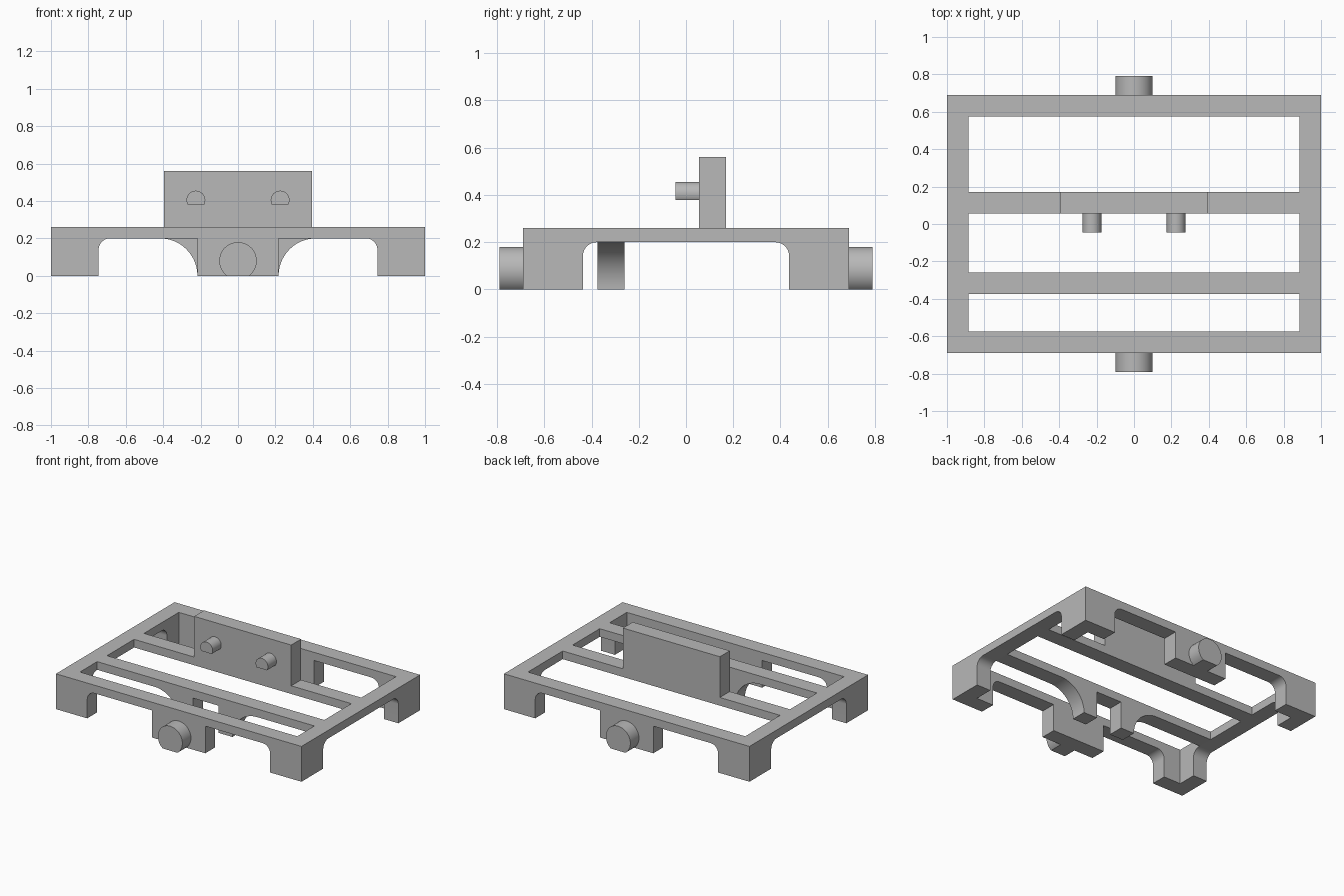
import bpy, bmesh
from math import pi, cos, sin, asin

cube = bpy.data.objects.get("Cube")
if cube:
    bpy.data.objects.remove(cube, do_unlink=True)

grey = bpy.data.materials.new("plain grey")
grey.use_nodes = True
COLOUR = (0.48, 0.48, 0.48, 1)
grey.diffuse_color = COLOUR
grey.node_tree.nodes["Principled BSDF"].inputs["Base Color"].default_value = COLOUR

HALF_X, HALF_Y, WALL = 1.0, 0.69, 0.115
TOP, UNDER = 0.26, 0.2          # deck top and underside of the rails


def prism(name, outline, start, end, axis="y"):
    """Extrude an outline (horizontal, z) from start to end along x or y."""
    bm = bmesh.new()

    def point(h, z, d):
        return (h, d, z) if axis == "y" else (d, h, z)

    rings = [[bm.verts.new(point(h, z, d)) for h, z in outline] for d in (start, end)]
    for ring in rings:
        bm.faces.new(ring)
    n = len(outline)
    for i in range(n):
        j = (i + 1) % n
        bm.faces.new((rings[0][i], rings[0][j], rings[1][j], rings[1][i]))
    bmesh.ops.recalc_face_normals(bm, faces=bm.faces[:])
    mesh = bpy.data.meshes.new(name)
    bm.to_mesh(mesh)
    bm.free()
    mesh.materials.append(grey)
    obj = bpy.data.objects.new(name, mesh)
    bpy.context.collection.objects.link(obj)
    return obj


def rect(h0, h1, z0, z1):
    return [(h0, z0), (h1, z0), (h1, z1), (h0, z1)]


def arc(h, z, radius, a0, a1, steps=12):
    return [(h + radius * cos(a0 + (a1 - a0) * i / steps),
             z + radius * sin(a0 + (a1 - a0) * i / steps)) for i in range(steps + 1)]


def mirrored(points):
    return [(-h, z) for h, z in reversed(points)]


def smooth(obj):
    bpy.ops.object.select_all(action="DESELECT")
    obj.select_set(True)
    bpy.context.view_layer.objects.active = obj
    bpy.ops.object.shade_smooth_by_angle(angle=pi / 6)


def cut(obj, cutter):
    cutter.hide_render = True
    mod = obj.modifiers.new("cut", "BOOLEAN")
    mod.operation, mod.solver, mod.object = "DIFFERENCE", "EXACT", cutter
    bpy.ops.object.select_all(action="DESELECT")
    bpy.context.view_layer.objects.active = obj
    obj.select_set(True)
    bpy.ops.object.modifier_apply(modifier=mod.name)
    bpy.data.objects.remove(cutter, do_unlink=True)


def pin(name, x, z, radius, floor, y0, y1):
    """Round pin with a flat cut at the floor height."""
    a = asin((floor - z) / radius)
    smooth(prism(name, arc(x, z, radius, a, pi - a, 40), y0, y1))


# Outer frame: hollow ring with openings that leave legs and middle blocks
frame = prism("frame", rect(-HALF_X, HALF_X, 0, TOP), -HALF_Y, HALF_Y)
inner_x, inner_y = HALF_X - WALL, HALF_Y - WALL
cut(frame, prism("inside_cutter", rect(-inner_x, inner_x, -1, 1), -inner_y, inner_y))

LEG_X, BLOCK, R = 0.745, 0.217, 0.06
opening = [(BLOCK, UNDER), (BLOCK, -0.1), (LEG_X, -0.1)]
opening += arc(LEG_X - R, UNDER - R, R, 0, pi / 2)
for outline in (opening, mirrored(opening)):
    cut(frame, prism("end_cutter", outline, -1, 1))

LEG_Y = 0.437
corner = arc(LEG_Y - R, UNDER - R, R, 0, pi / 2)
side = [(LEG_Y, -0.1)] + corner + mirrored(corner) + [(-LEG_Y, -0.1)]
cut(frame, prism("side_cutter", side, -2, 2, "x"))
smooth(frame)

# Rear crossbar with its upright plate and two pegs
prism("rear_crossbar", rect(-inner_x, inner_x, UNDER, TOP), 0.055, 0.17)
prism("upright_plate", rect(-0.395, 0.395, TOP, 0.56), 0.055, 0.17)
for name, x in (("left_peg", 0.225), ("right_peg", -0.225)):
    pin(name, x, 0.405, 0.05, 0.378, -0.045, 0.055)

# Front crossbar with two curved feet and a slot between them
SLOT = 0.105
half = [(SLOT, UNDER), (SLOT, 0)]
half += arc(BLOCK + UNDER, 0, UNDER, pi, pi / 2, 20)
half += [(inner_x, UNDER), (inner_x, TOP)]
smooth(prism("front_crossbar", half + mirrored(half), -0.375, -0.26))

# Coupling pins on the end walls
pin("front_pin", 0, 0.08, 0.1, 0, -HALF_Y - 0.1, -HALF_Y)
pin("back_pin", 0, 0.08, 0.1, 0, HALF_Y, HALF_Y + 0.1)
